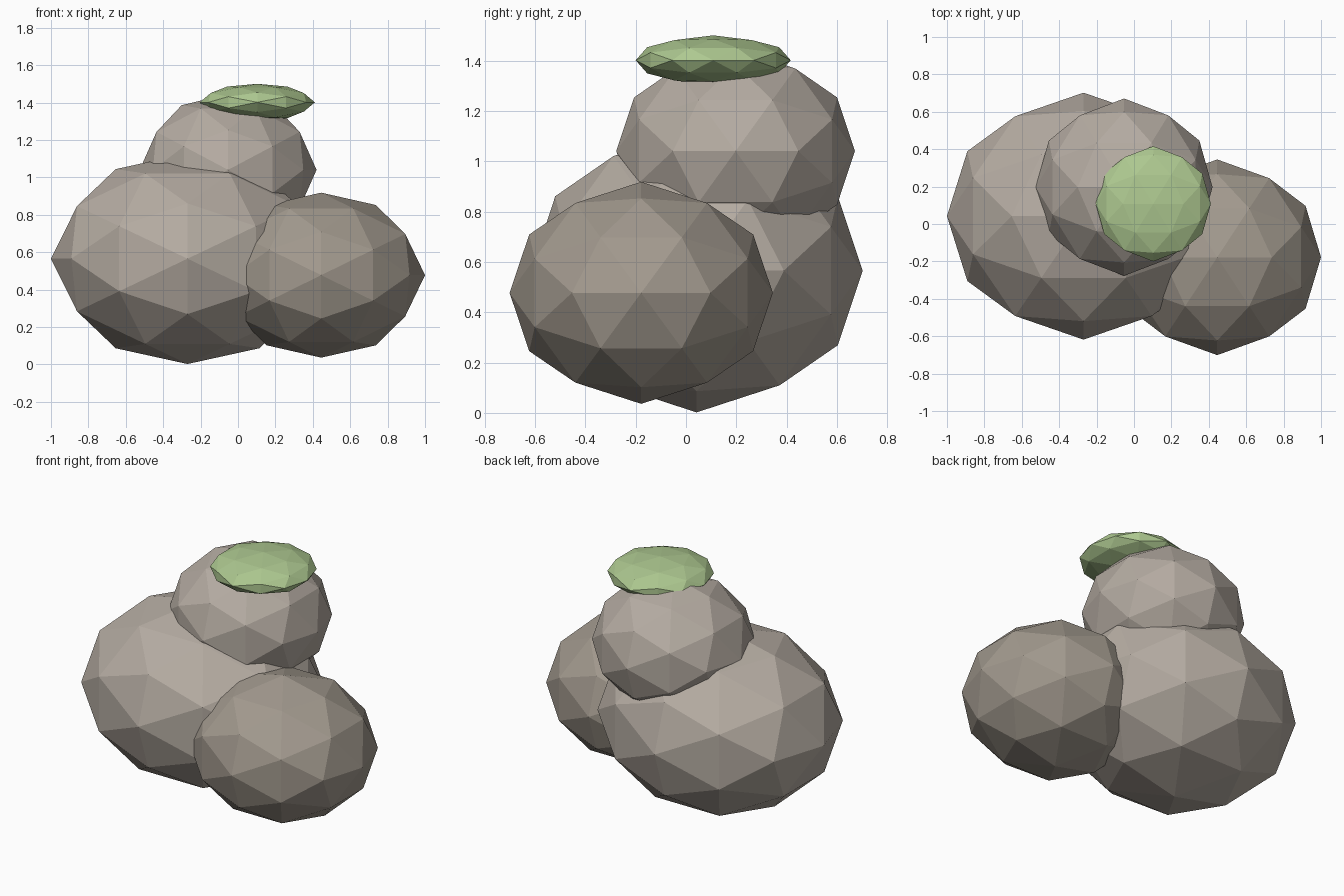
import bpy, bmesh
from mathutils import Vector

if "Cube" in bpy.data.objects:
    bpy.data.objects.remove(bpy.data.objects["Cube"])

PHI = (1 + 5 ** 0.5) / 2


def unit_points():
    """Axis-aligned icosahedron corners plus edge midpoints, on a unit sphere."""
    base = []
    for a in (-1, 1):
        for b in (-PHI, PHI):
            base += [Vector((a, 0, b)), Vector((0, b, a)), Vector((b, a, 0))]
    mids = [(p + q) / 2 for i, p in enumerate(base) for q in base[i + 1:]
            if (p - q).length < 2.01]
    return [p.normalized() for p in base + mids]


def material(name, color):
    mat = bpy.data.materials.new(name)
    mat.diffuse_color = (*color, 1)
    mat.use_nodes = True
    mat.node_tree.nodes["Principled BSDF"].inputs["Base Color"].default_value = mat.diffuse_color
    return mat


def boulder(name, center, radii, mat):
    """Flat-shaded 80-face geodesic ball, scaled per axis."""
    bm = bmesh.new()
    for p in unit_points():
        bm.verts.new(p)
    bmesh.ops.convex_hull(bm, input=bm.verts)
    bmesh.ops.recalc_face_normals(bm, faces=bm.faces)
    bmesh.ops.scale(bm, vec=radii, verts=bm.verts)
    mesh = bpy.data.meshes.new(name)
    bm.to_mesh(mesh)
    bm.free()
    mesh.materials.append(mat)
    obj = bpy.data.objects.new(name, mesh)
    obj.location = center
    bpy.context.collection.objects.link(obj)


stone = material("stone", (0.46, 0.41, 0.36))
dark_stone = material("dark_stone", (0.36, 0.32, 0.27))
moss = material("moss", (0.42, 0.58, 0.28))

# Three stacked rocks and a moss cap
boulder("large_rock", (-0.27, 0.042, 0.565), (0.73, 0.66, 0.563), stone)
boulder("side_rock", (0.445, -0.178, 0.477), (0.555, 0.523, 0.441), dark_stone)
boulder("top_rock", (-0.053, 0.197, 1.04), (0.473, 0.474, 0.406), stone)
boulder("moss_cap", (0.103, 0.108, 1.401), (0.308, 0.308, 0.099), moss)
